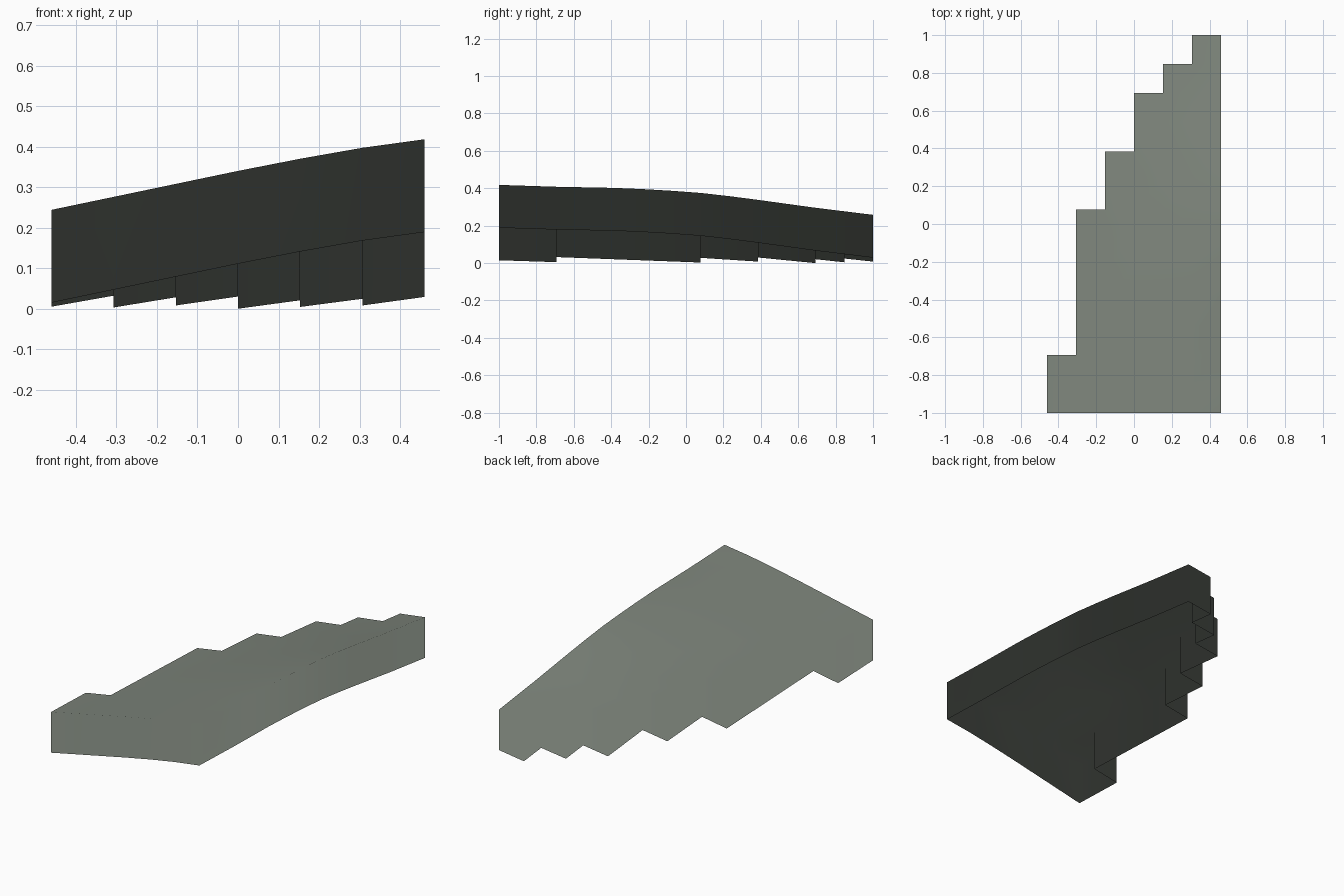
import bpy, bmesh
from mathutils import Vector

cube = bpy.data.objects.get("Cube")
if cube:
    bpy.data.objects.remove(cube, do_unlink=True)

COLS, ROWS = 6, 13
HALF_X, SKIRT = 0.46, 0.229
DX, DY = 2 * HALF_X / COLS, 2 / ROWS

# Height of the skirt's lower edge along each grid column, as (y, z) knots
PROFILES = [
    [(-1, .015), (-.69, .005)],
    [(-1, .047), (-.69, .032), (.08, .003)],
    [(-1, .079), (-.4, .053), (.08, .028), (.385, .008)],
    [(-1, .111), (-.3, .080), (.08, .053), (.385, .030), (.69, .0)],
    [(-1, .141), (-.3, .111), (.08, .084), (.385, .055), (.69, .021), (.85, .004)],
    [(-1, .168), (-.3, .142), (.08, .115), (.385, .081), (.69, .042), (.85, .024), (1, .008)],
    [(-1, .189), (-.69, .179), (-.38, .173), (-.15, .163), (.08, .146),
     (.23, .129), (.385, .109), (.69, .067), (1, .029)],
]
# First column still present in each row of cells: the stepped edge
FIRST_COL = [0] * 2 + [1] * 5 + [2] * 2 + [3] * 2 + [4, 5]


def column_height(col, y):
    """Piecewise height of one column, continued past its last knot."""
    knots = PROFILES[col]
    for (y0, z0), (y1, z1) in zip(knots, knots[1:]):
        if y <= y1:
            break
    return z0 + (z1 - z0) * (y - y0) / (y1 - y0)


def height(x, y):
    u = max(0, min(COLS, (x + HALF_X) / DX))
    col = min(int(u), COLS - 1)
    a, b = column_height(col, y), column_height(col + 1, y)
    return a + (b - a) * (u - col)


def ground_normal(x, y):
    """Upward normal of the rolling surface."""
    x0, x1 = max(-HALF_X, x - DX), min(HALF_X, x + DX)
    slope_x = (height(x1, y) - height(x0, y)) / (x1 - x0)
    slope_y = (height(x, y + DY) - height(x, y - DY)) / (2 * DY)
    return Vector((-slope_x, -slope_y, 1)).normalized()


# Rolling top surface of grid cells
bm = bmesh.new()
grid = {}


def corner(col, row):
    if (col, row) not in grid:
        x, y = -HALF_X + col * DX, -1 + row * DY
        grid[col, row] = bm.verts.new((x, y, max(0, height(x, y)) + SKIRT))
    return grid[col, row]


for row, first in enumerate(FIRST_COL):
    for col in range(first, COLS):
        bm.faces.new([corner(col, row), corner(col + 1, row),
                      corner(col + 1, row + 1), corner(col, row + 1)])

# Skirt walls dropped from the rim, open underneath
rim = [e for e in bm.edges if e.is_boundary]
dropped = bmesh.ops.extrude_edge_only(bm, edges=rim)
lower = [g for g in dropped["geom"] if isinstance(g, bmesh.types.BMVert)]
bmesh.ops.translate(bm, verts=lower, vec=(0, 0, -SKIRT))
bmesh.ops.recalc_face_normals(bm, faces=bm.faces[:])

mesh = bpy.data.meshes.new("terrain_tile")
bm.to_mesh(mesh)
bm.free()

# One stone colour
stone = bpy.data.materials.new("grey green stone")
stone.use_nodes = True
colour = (0.205, 0.232, 0.197, 1)
stone.diffuse_color = colour
stone.node_tree.nodes["Principled BSDF"].inputs["Base Color"].default_value = colour
mesh.materials.append(stone)

# Shade the tile and its skirt softly with the surface's normals
for face in mesh.polygons:
    face.use_smooth = True
mesh.normals_split_custom_set_from_vertices(
    [ground_normal(v.co.x, v.co.y) for v in mesh.vertices])

tile = bpy.data.objects.new("terrain_tile", mesh)
bpy.context.collection.objects.link(tile)
